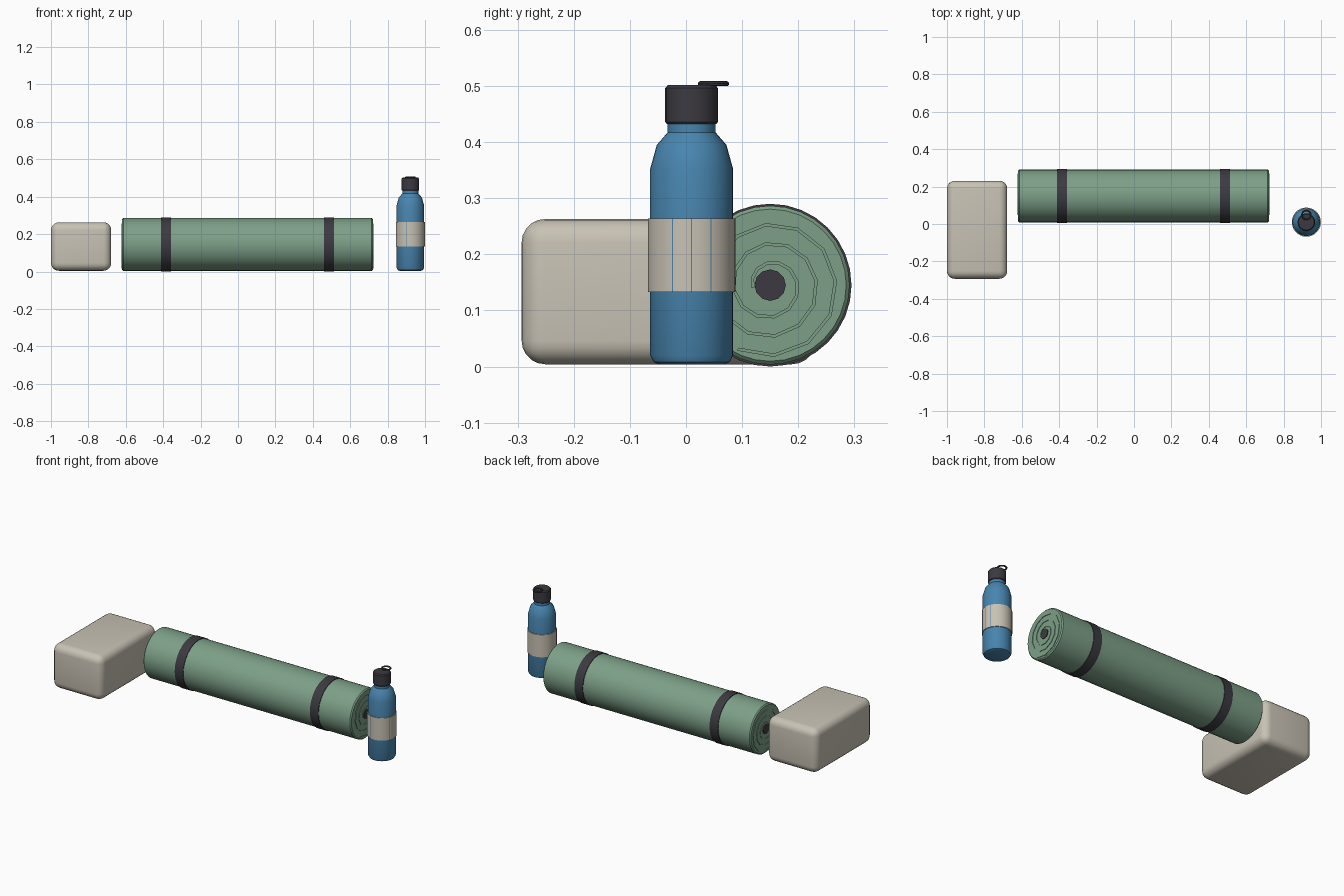
import bpy, bmesh, math
from mathutils import Matrix, Vector

if "Cube" in bpy.data.objects:
    bpy.data.objects.remove(bpy.data.objects["Cube"])


def material(name, rgb):
    m = bpy.data.materials.new(name)
    m.diffuse_color = (*rgb, 1)
    m.use_nodes = True
    m.node_tree.nodes["Principled BSDF"].inputs["Base Color"].default_value = m.diffuse_color
    return m


GREEN = material("sage green", (0.205, 0.35, 0.245))
SAND = material("warm sand", (0.58, 0.54, 0.46))
BLUE = material("steel blue", (0.065, 0.235, 0.43))
DARK = material("charcoal", (0.045, 0.042, 0.052))


def finish(name, bm, mat, angle=35):
    bmesh.ops.recalc_face_normals(bm, faces=bm.faces)
    me = bpy.data.meshes.new(name)
    bm.to_mesh(me)
    bm.free()
    ob = bpy.data.objects.new(name, me)
    bpy.context.collection.objects.link(ob)
    me.materials.append(mat)
    bpy.ops.object.select_all(action='DESELECT')
    ob.select_set(True)
    bpy.context.view_layer.objects.active = ob
    bpy.ops.object.shade_smooth_by_angle(angle=math.radians(angle))
    return ob


def lathe(name, profile, centre, mat, segs=32, along_x=False, closed=False):
    """Revolve (radius, height) points; capped at both ends unless closed."""
    bm = bmesh.new()
    rings = []
    for r, h in profile:
        ring = []
        for i in range(segs):
            a = 2 * math.pi * i / segs
            c, s = r * math.cos(a), r * math.sin(a)
            p = Vector((h, c, s) if along_x else (c, s, h))
            ring.append(bm.verts.new(p + Vector(centre)))
        rings.append(ring)
    pairs = list(zip(rings, rings[1:]))
    if closed:
        pairs.append((rings[-1], rings[0]))
    else:
        bm.faces.new(rings[0])
        bm.faces.new(rings[-1])
    for a, b in pairs:
        for i in range(segs):
            j = (i + 1) % segs
            bm.faces.new((a[i], a[j], b[j], b[i]))
    return finish(name, bm, mat)


# Foam block with rounded edges
bm = bmesh.new()
bmesh.ops.create_cube(bm, size=1, matrix=Matrix.Translation((-0.839, -0.031, 0.1335))
                      @ Matrix.Diagonal((0.322, 0.524, 0.259, 1)))
bmesh.ops.bevel(bm, geom=bm.edges[:], offset=0.042, segments=5, profile=0.5, affect='EDGES')
finish("foam_block", bm, SAND)

# Rolled mat
MX, MY, MZ, HALF, R = 0.051, 0.15, 0.145, 0.670, 0.1415
lathe("mat_roll", [(R - 0.006, -HALF), (R, -HALF + 0.006), (R, HALF - 0.006), (R - 0.006, HALF)],
      (MX, MY, MZ), GREEN, 32, along_x=True)
lathe("mat_core", [(0.028, -HALF - 0.004), (0.028, HALF + 0.004)], (MX, MY, MZ), DARK, 12, along_x=True)


# Raised spiral layer on each mat end
def spiral(name, side):
    bm = bmesh.new()
    steps, turns = 34, 2.85
    x0, x1 = MX + side * (HALF - 0.002), MX + side * (HALF + 0.003)
    prev = None
    for i in range(steps + 1):
        t = i / steps
        a = math.pi * 1.05 - t * turns * 2 * math.pi
        r = 0.031 + 0.097 * t
        row = [bm.verts.new((x, MY + q * math.cos(a), MZ + q * math.sin(a)))
               for x, q in ((x0, r - 0.003), (x1, r - 0.003), (x1, r + 0.003), (x0, r + 0.003))]
        if prev:
            for k in range(4):
                n = (k + 1) % 4
                bm.faces.new((prev[k], prev[n], row[n], row[k]))
        if i in (0, steps):
            bm.faces.new(row)
        prev = row
    finish(name, bm, GREEN, 20)


for label, side in (("left", -1), ("right", 1)):
    spiral(label + "_mat_spiral", side)
    # Strap around the mat
    lathe(label + "_strap", [(0.140, -0.027), (0.145, -0.027), (0.145, 0.027), (0.140, 0.027)],
          (MX + side * 0.436, MY, MZ), DARK, 32, along_x=True, closed=True)

# Bottle
BX, BY = 0.9215, 0.010
lathe("bottle_body", [(0.058, 0.004), (0.068, 0.008), (0.074, 0.020), (0.074, 0.352), (0.062, 0.395),
                      (0.043, 0.417), (0.043, 0.436)], (BX, BY, 0), BLUE, 32)
lathe("bottle_label", [(0.073, 0.133), (0.078, 0.133), (0.078, 0.264), (0.073, 0.264)],
      (BX, BY, 0), SAND, 28, closed=True)
lathe("bottle_cap", [(0.044, 0.432), (0.047, 0.436), (0.047, 0.496), (0.042, 0.502)],
      (BX, BY, 0), DARK, 24)

# Thin seams on the label
for n, deg in enumerate((-104, -26, 0, 26)):
    bm = bmesh.new()
    bmesh.ops.create_cube(bm, size=1, matrix=Matrix.Translation((BX, BY, 0.1985))
                          @ Matrix.Rotation(math.radians(deg), 4, 'Z')
                          @ Matrix.Translation((0.0764, 0, 0))
                          @ Matrix.Diagonal((0.004, 0.0018, 0.131, 1)))
    finish("label_seam_%d" % (n + 1), bm, BLUE)

# Carry loop lying on the cap
loop = [(0.0235 + 0.0045 * math.cos(k * math.pi / 4), 0.0045 * math.sin(k * math.pi / 4)) for k in range(8)]
lathe("carry_loop", loop, (BX, 0.049, 0.504), DARK, 20, closed=True)
